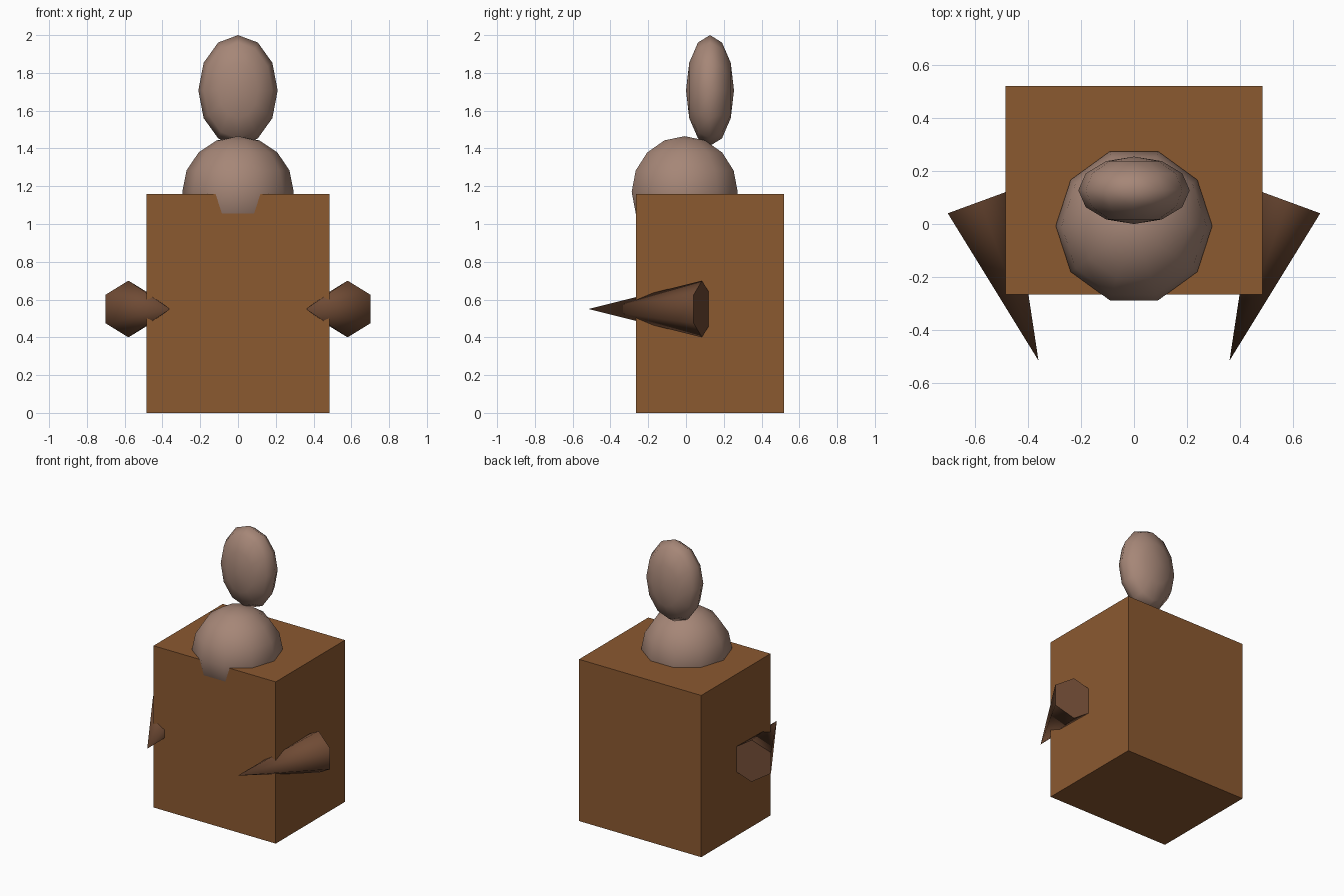
import bpy, bmesh
from math import pi
from mathutils import Matrix, Vector

if "Cube" in bpy.data.objects:
    bpy.data.objects.remove(bpy.data.objects["Cube"])


def material(name, rgb):
    m = bpy.data.materials.new(name)
    m.diffuse_color = (*rgb, 1)
    m.use_nodes = True
    m.node_tree.nodes["Principled BSDF"].inputs["Base Color"].default_value = m.diffuse_color
    return m


WOOD = material("tan", (0.26, 0.10, 0.03))
DARK = material("dark_brown", (0.16, 0.07, 0.035))
SKIN = material("pinkish_brown", (0.38, 0.24, 0.185))


def finish(name, bm, mat, smooth=lambda f: False):
    bmesh.ops.recalc_face_normals(bm, faces=bm.faces)
    for f in bm.faces:
        f.smooth = smooth(f)
    # keep borders between smooth and flat faces crisp
    for e in bm.edges:
        e.smooth = all(f.smooth for f in e.link_faces)
    me = bpy.data.meshes.new(name)
    bm.to_mesh(me)
    bm.free()
    me.materials.append(mat)
    ob = bpy.data.objects.new(name, me)
    bpy.context.collection.objects.link(ob)
    return ob


def ball(name, centre, radii, segments, rings, rotation, mat):
    bm = bmesh.new()
    bmesh.ops.create_uvsphere(bm, u_segments=segments, v_segments=rings, radius=1)
    m = Matrix.Translation(centre) @ Matrix.Diagonal((*radii, 1)) @ rotation
    bmesh.ops.transform(bm, matrix=m, verts=bm.verts)
    return finish(name, bm, mat, lambda f: True)


# Box body
bm = bmesh.new()
bmesh.ops.create_cube(bm, size=1)
bmesh.ops.transform(bm, verts=bm.verts, matrix=Matrix.Translation((0, 0.1275, 0.58))
                    @ Matrix.Diagonal((0.97, 0.785, 1.16, 1)))
finish("body", bm, WOOD)

# Round head half sunk in the box, and the upright flattened oval above it
ball("head", (0, -0.007, 1.17), (0.295, 0.295, 0.295), 10, 8,
     Matrix.Rotation(pi / 2, 4, 'Z'), SKIN)
ball("crest", (0, 0.127, 1.707), (0.21, 0.127, 0.293), 12, 6,
     Matrix.Rotation(pi / 2, 4, 'X'), SKIN)

# Six-sided side spikes pointing forward and inward
for side, name in ((1, "right_spike"), (-1, "left_spike")):
    base = Vector((0.58 * side, 0.085, 0.55))
    tip = Vector((0.36 * side, -0.515, 0.55))
    axis = (tip - base).normalized()
    bm = bmesh.new()
    ring = [bm.verts.new(base + Matrix.Rotation(i * pi / 3, 3, axis) @ Vector((0, 0, 0.15)))
            for i in range(6)]
    apex = bm.verts.new(tip)
    bm.faces.new(ring)
    for i in range(6):
        bm.faces.new((ring[i], ring[(i + 1) % 6], apex))
    finish(name, bm, DARK, lambda f: len(f.verts) == 3)
